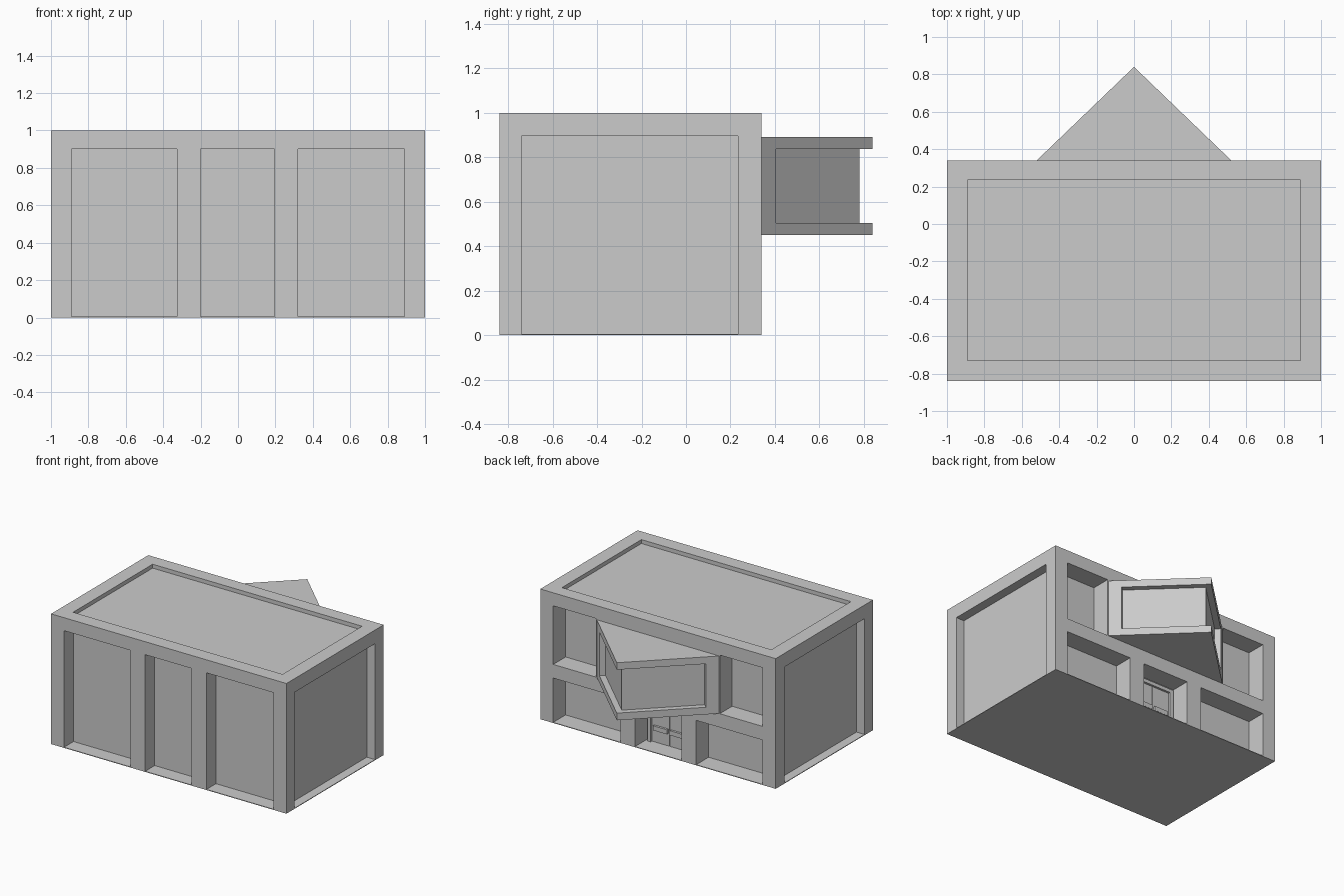
import bpy, bmesh

if "Cube" in bpy.data.objects:
    bpy.data.objects.remove(bpy.data.objects["Cube"])

# one flat colour for the whole building
grey = bpy.data.materials.new("light grey")
grey.diffuse_color = (0.6, 0.6, 0.6, 1)
grey.use_nodes = True
grey.node_tree.nodes["Principled BSDF"].inputs["Base Color"].default_value = grey.diffuse_color


def finish(name, bm):
    bmesh.ops.recalc_face_normals(bm, faces=bm.faces)
    mesh = bpy.data.meshes.new(name)
    bm.to_mesh(mesh)
    bm.free()
    mesh.materials.append(grey)
    obj = bpy.data.objects.new(name, mesh)
    bpy.context.collection.objects.link(obj)
    return obj


def prism(bm, outline, z0, z1):
    """Extrude an xy outline from z0 to z1."""
    low = [bm.verts.new((x, y, z0)) for x, y in outline]
    high = [bm.verts.new((x, y, z1)) for x, y in outline]
    bm.faces.new(low[::-1])
    bm.faces.new(high)
    n = len(outline)
    for i in range(n):
        j = (i + 1) % n
        bm.faces.new((low[i], low[j], high[j], high[i]))


def box(bm, x0, x1, y0, y1, z0, z1):
    prism(bm, [(x0, y0), (x1, y0), (x1, y1), (x0, y1)], z0, z1)


FRONT, BACK = -0.84, 0.34
FLOOR = 0.005

# main block
bm = bmesh.new()
box(bm, -1, 1, FRONT, BACK, 0, 1)
body = finish("building_body", bm)

# recesses to carve out of the block
bm = bmesh.new()
box(bm, -0.89, 0.89, -0.73, 0.235, 0.97, 1.2)                       # roof
for x0, x1 in ((-0.89, -0.325), (-0.2, 0.195), (0.32, 0.89)):
    box(bm, x0, x1, -1.1, FRONT + 0.115, FLOOR, 0.9)                # front bays
    box(bm, x0, x1, BACK - 0.15, 0.6, FLOOR, 0.345)                 # back lower bays
for x0, x1 in ((-0.89, -0.525), (0.525, 0.89)):
    box(bm, x0, x1, BACK - 0.15, 0.6, 0.45, 0.9)                    # back upper bays
for x0, x1 in ((-1.2, -0.93), (0.93, 1.2)):
    box(bm, x0, x1, -0.74, 0.235, FLOOR, 0.895)                     # side walls
cutter = finish("recess_cutter", bm)
cutter.hide_render = True

mod = body.modifiers.new("recesses", 'BOOLEAN')
mod.operation = 'DIFFERENCE'
mod.solver = 'EXACT'
mod.object = cutter
bpy.context.view_layer.objects.active = body
bpy.ops.object.modifier_apply(modifier=mod.name)
bpy.data.objects.remove(cutter)

# triangular bay: slabs above and below
for name, z0, z1 in (("bay_floor", 0.45, 0.505), ("bay_roof", 0.838, 0.892)):
    bm = bmesh.new()
    prism(bm, [(-0.52, BACK), (0.52, BACK), (0, 0.84)], z0, z1)
    finish(name, bm)

# bay glazing set back between the slabs
bm = bmesh.new()
prism(bm, [(-0.458, BACK), (0.458, BACK), (0, 0.78)], 0.505, 0.838)
finish("bay_window", bm)

# bay corner posts against the wall
for side, s in (("left", -1), ("right", 1)):
    bm = bmesh.new()
    prism(bm, [(s * x, y) for x, y in ((0.52, BACK), (0.452, 0.405), (0.42, 0.374), (0.44, BACK))],
          0.505, 0.838)
    finish("bay_post_" + side, bm)

# double door in the central back bay
DOOR = BACK - 0.15
bm = bmesh.new()
for s in (-1, 1):
    a, b = sorted((s * 0.15, s * 0.178))
    box(bm, a, b, DOOR, DOOR + 0.025, FLOOR, 0.322)
box(bm, -0.15, 0.15, DOOR, DOOR + 0.025, 0.295, 0.322)
finish("door_frame", bm)

for side, s in (("left", -1), ("right", 1)):
    a, b = sorted((s * 0.003, s * 0.15))
    bm = bmesh.new()
    box(bm, a, b, DOOR, DOOR + 0.008, FLOOR, 0.295)
    finish("door_leaf_" + side, bm)
    a, b = sorted((s * 0.012, s * 0.13))
    bm = bmesh.new()
    box(bm, a, b, DOOR + 0.008, DOOR + 0.025, 0.1, 0.135)
    finish("push_bar_" + side, bm)
